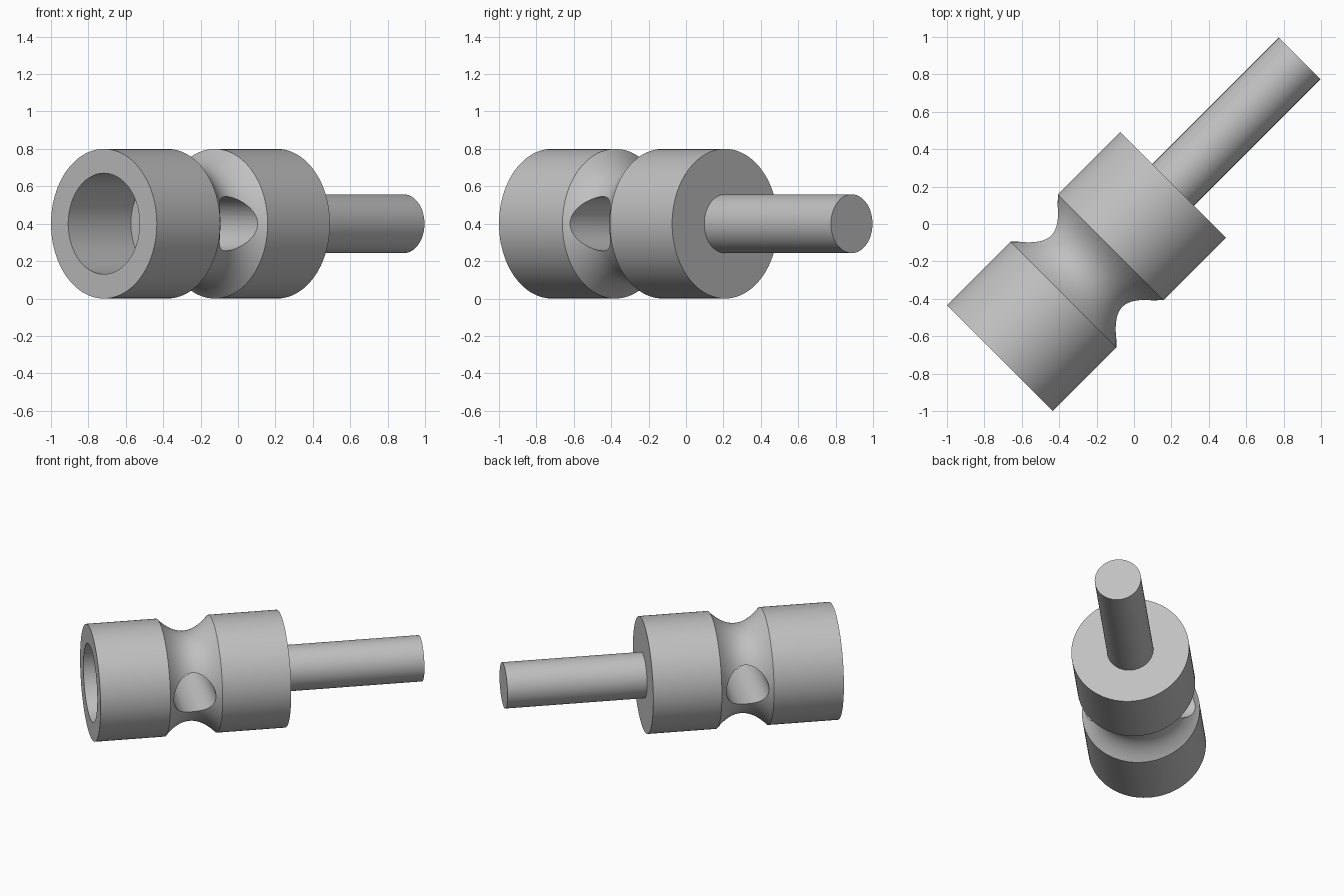
import bpy
import bmesh
import math
from mathutils import Matrix, Vector

cube = bpy.data.objects.get("Cube")
if cube:
    bpy.data.objects.remove(cube, do_unlink=True)

grey = bpy.data.materials.new("plain grey")
grey.use_nodes = True
grey.diffuse_color = (0.53, 0.53, 0.53, 1)
grey.node_tree.nodes["Principled BSDF"].inputs["Base Color"].default_value = grey.diffuse_color

# Frame of the part: local z runs along its diagonal axis, local x along the cross hole
RADIUS = 0.4
across = Vector((1, -1, 0)).normalized()
along = Vector((1, 1, 0)).normalized()
frame = Matrix((across, along.cross(across), along)).transposed().to_4x4()
frame.translation = (0, 0, RADIUS)


def lathe(name, profile, placement, segments=96):
    """Turn a (radius, height) profile round its z axis into a closed solid."""
    bm = bmesh.new()
    verts = [bm.verts.new((r, 0, h)) for r, h in profile]
    edges = [bm.edges.new(pair) for pair in zip(verts, verts[1:])]
    bmesh.ops.spin(bm, geom=verts + edges, cent=(0, 0, 0), axis=(0, 0, 1),
                   angle=math.tau, steps=segments)
    bmesh.ops.remove_doubles(bm, verts=bm.verts, dist=1e-4)
    bmesh.ops.recalc_face_normals(bm, faces=bm.faces)
    mesh = bpy.data.meshes.new(name)
    bm.to_mesh(mesh)
    bm.free()
    mesh.materials.append(grey)
    obj = bpy.data.objects.new(name, mesh)
    obj.matrix_world = placement
    bpy.context.collection.objects.link(obj)
    return obj


def activate(obj):
    bpy.ops.object.select_all(action='DESELECT')
    obj.select_set(True)
    bpy.context.view_layer.objects.active = obj


# Key stations along the axis
front, floor, back, tip = -1.014, -0.54, 0.295, 1.253
groove_mid, groove_half, groove_depth = -0.355, 0.179, 0.094
bore, rod_radius, hole_radius = 0.27, 0.157, 0.145

# Body: blind bore at the front, parabolic waist groove, flat back
steps = 24
groove = []
for i in range(steps + 1):
    u = 2 * i / steps - 1
    groove.append((RADIUS - groove_depth * (1 - u * u), groove_mid + groove_half * u))
body = lathe("body", [(0, floor), (bore, floor), (bore, front), (RADIUS, front)]
             + groove + [(RADIUS, back), (0, back)], frame)

# Cross hole through the waist
hole_frame = frame @ Matrix.Translation((0, 0, groove_mid - 0.005)) @ Matrix.Rotation(math.pi / 2, 4, 'Y')
cutter = lathe("hole_cutter", [(0, -0.6), (hole_radius, -0.6), (hole_radius, 0.6), (0, 0.6)],
               hole_frame, 64)
cutter.hide_render = True
cut = body.modifiers.new("cross_hole", 'BOOLEAN')
cut.operation = 'DIFFERENCE'
cut.solver = 'EXACT'
cut.object = cutter
bpy.context.view_layer.update()
activate(body)
bpy.ops.object.modifier_apply(modifier=cut.name)
bpy.data.objects.remove(cutter, do_unlink=True)

# Rod, set slightly into the back of the body
rod = lathe("rod", [(0, back - 0.02), (rod_radius, back - 0.02), (rod_radius, tip), (0, tip)], frame)

for obj in (body, rod):
    activate(obj)
    bpy.ops.object.shade_smooth_by_angle(angle=math.radians(30))
